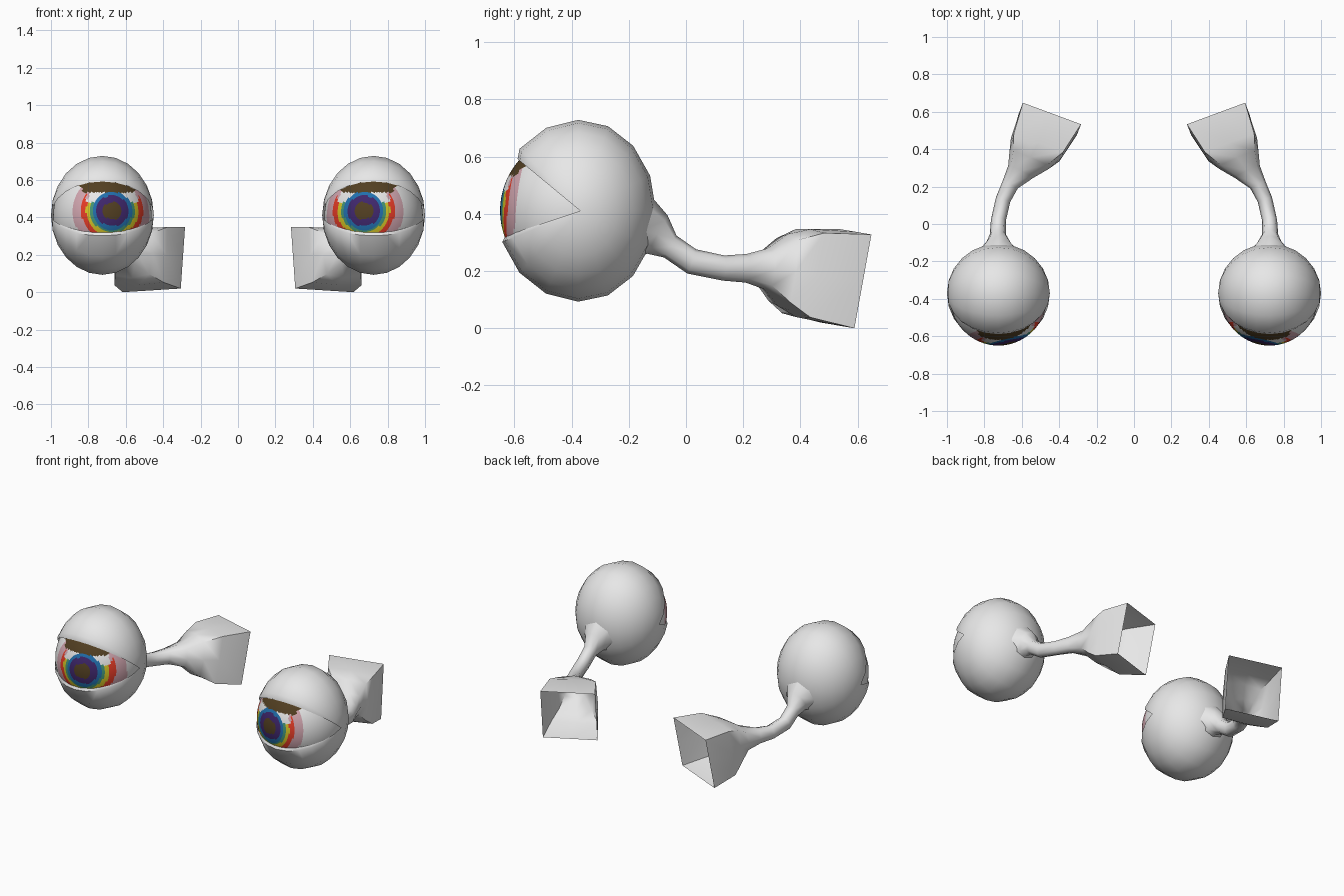
import bpy, bmesh, math
from mathutils import Vector

if "Cube" in bpy.data.objects:
    bpy.data.objects.remove(bpy.data.objects["Cube"])

COLOURS = [
    ("pale grey", (0.80, 0.80, 0.80)),
    ("dark brown", (0.085, 0.05, 0.016)),
    ("deep purple", (0.05, 0.02, 0.15)),
    ("blue", (0.015, 0.16, 0.42)),
    ("teal green", (0.06, 0.30, 0.18)),
    ("yellow", (0.68, 0.56, 0.02)),
    ("red", (0.80, 0.045, 0.02)),
    ("pink", (0.64, 0.38, 0.43)),
]
GREY, BROWN, PURPLE, BLUE, TEAL, YELLOW, RED, PINK = range(8)
MATS = []
for label, c in COLOURS:
    m = bpy.data.materials.new(label)
    m.diffuse_color = (*c, 1.0)
    m.use_nodes = True
    m.node_tree.nodes["Principled BSDF"].inputs["Base Color"].default_value = m.diffuse_color
    MATS.append(m)


def finish(bm, name, sharp_angle, mats):
    """Make the part on the +x side and its mirrored twin."""
    for side, label in ((1, "right"), (-1, "left")):
        b = bm.copy()
        if side < 0:
            for v in b.verts:
                v.co.x = -v.co.x
            bmesh.ops.reverse_faces(b, faces=b.faces[:])
        me = bpy.data.meshes.new(label + "_" + name)
        b.to_mesh(me)
        b.free()
        for mat in mats:
            me.materials.append(mat)
        ob = bpy.data.objects.new(label + "_" + name, me)
        bpy.context.collection.objects.link(ob)
        bpy.ops.object.select_all(action='DESELECT')
        ob.select_set(True)
        bpy.context.view_layer.objects.active = ob
        bpy.ops.object.shade_smooth_by_angle(angle=math.radians(sharp_angle))
    bm.free()


# Eyelids: one shell turned about the x axis, open in front like a wedge
LID = Vector((0.725, -0.37, 0.413))
RX, RY_FRONT, RY_BACK, RZ = 0.275, 0.29, 0.265, 0.318
STEPS, RINGS = 13, 12
UPPER, LOWER = 43, 340
profile = [(37, 0.945)]
profile += [(UPPER + (LOWER - UPPER) * i / STEPS, 1.0) for i in range(STEPS + 1)]
profile += [(343, 0.945)]

bm = bmesh.new()
rows = []
for i in range(1, RINGS):
    a = math.pi * i / RINGS
    row = []
    for deg, k in profile:
        t = math.radians(deg)
        ry = RY_FRONT if math.cos(t) > 0 else RY_BACK
        s = math.sin(a) * k
        row.append(bm.verts.new(LID + Vector((RX * math.cos(a), -ry * s * math.cos(t),
                                              RZ * s * math.sin(t)))))
    rows.append(row)
for r0, r1 in zip(rows, rows[1:]):
    for j in range(len(profile) - 1):
        bm.faces.new((r0[j], r0[j + 1], r1[j + 1], r1[j]))
for row, sx, flip in ((rows[0], 1, False), (rows[-1], -1, True)):
    tip = bm.verts.new(LID + Vector((sx * RX, 0, 0)))
    for j in range(len(profile) - 1):
        tri = (tip, row[j + 1], row[j])
        bm.faces.new(tri[::-1] if flip else tri)
# turn the shell outward
if sum(f.normal.dot(f.calc_center_median() - LID) for f in (bm.normal_update() or bm.faces)) < 0:
    bmesh.ops.reverse_faces(bm, faces=bm.faces[:])
finish(bm, "eyelids", 50, [MATS[GREY]])


# Eyeball: fine sphere with its pole at the pupil, coloured by rings
EYE = Vector((0.725, -0.378, 0.413))
PUPIL_X, PUPIL_Z = 0.672, 0.437


def eye_colour(c):
    dx, dz = c.x - PUPIL_X, c.z - PUPIL_Z
    r = math.hypot(dx, dz * 1.05)
    if c.y > -0.46:
        return GREY
    if c.z > 0.535 and abs(c.x - 0.69) < 0.165 - (0.58 - c.z) * 0.7:
        return BROWN
    for limit, col in ((0.05, BROWN), (0.086, PURPLE), (0.107, BLUE)):
        if r < limit:
            return col
    if dz < 0.045 or abs(dx) > 0.14:
        for limit, col in ((0.120, TEAL), (0.141, YELLOW), (0.166, RED)):
            if r < limit:
                return col
    if 0.15 < r < 0.212 and abs(dx) > 0.12:
        return PINK
    return GREY


bm = bmesh.new()
bmesh.ops.create_uvsphere(bm, u_segments=72, v_segments=96, radius=1.0)
gaze = Vector((PUPIL_X - EYE.x, -0.262, PUPIL_Z - EYE.z)).normalized()
turn = Vector((0, 0, 1)).rotation_difference(gaze)
for v in bm.verts:
    p = turn @ v.co
    v.co = EYE + Vector((p.x * 0.263, p.y * 0.272, p.z * 0.27))
bmesh.ops.delete(bm, geom=[f for f in bm.faces if f.calc_center_median().y > -0.345],
                 context='FACES')
for f in bm.faces:
    f.material_index = eye_colour(f.calc_center_median())
finish(bm, "eyeball", 60, MATS)


# Stalk: round tube that bends inward and flares to an open square socket
# x, y, z, half width, half height, corner factor, yaw, downward pitch
SECTIONS = [
    (0.725, -0.160, 0.345, 0.120, 0.120, 0.72, 0, 22),
    (0.725, -0.100, 0.330, 0.066, 0.076, 0.72, 0, 28),
    (0.728, -0.055, 0.288, 0.043, 0.044, 0.72, 0, 30),
    (0.725, 0.020, 0.236, 0.040, 0.045, 0.72, 5, 20),
    (0.700, 0.130, 0.213, 0.040, 0.044, 0.72, 18, 5),
    (0.662, 0.210, 0.212, 0.045, 0.050, 0.75, 25, 2),
    (0.605, 0.280, 0.210, 0.075, 0.072, 0.80, 26, 5),
    (0.560, 0.340, 0.205, 0.115, 0.128, 0.86, 23, 8),
    (0.520, 0.410, 0.195, 0.147, 0.156, 0.96, 21, 10),
    (0.450, 0.561, 0.176, 0.166, 0.167, 1.00, 21, 11),
]
bm = bmesh.new()
rings = []
for x, y, z, w, h, k, yaw, pitch in SECTIONS:
    yw, pt = math.radians(yaw), math.radians(pitch)
    d = Vector((-math.sin(yw) * math.cos(pt), math.cos(yw) * math.cos(pt), -math.sin(pt)))
    u = d.cross(Vector((0, 0, 1))).normalized()
    up = u.cross(d)
    u = (u - up * 0.06 * (k - 0.72) / 0.28).normalized()
    ring = []
    for a, b in ((1, 0), (k, k), (0, 1), (-k, k), (-1, 0), (-k, -k), (0, -1), (k, -k)):
        ring.append(bm.verts.new(Vector((x, y, z)) + u * (w * a) + up * (h * b)))
    rings.append(ring)
for r0, r1 in zip(rings, rings[1:]):
    for j in range(8):
        n = (j + 1) % 8
        bm.faces.new((r0[j], r1[j], r1[n], r0[n]))
bm.normal_update()
mid = Vector(SECTIONS[4][:3])
if sum(f.normal.dot(f.calc_center_median() - mid) for f in bm.faces
       if abs(f.calc_center_median().y - mid.y) < 0.07) < 0:
    bmesh.ops.reverse_faces(bm, faces=bm.faces[:])
finish(bm, "stalk", 60, [MATS[GREY]])

# rest the lowest socket corner on the floor
low = min(v.co.z for o in bpy.data.objects for v in o.data.vertices)
for o in bpy.data.objects:
    for v in o.data.vertices:
        v.co.z -= low
